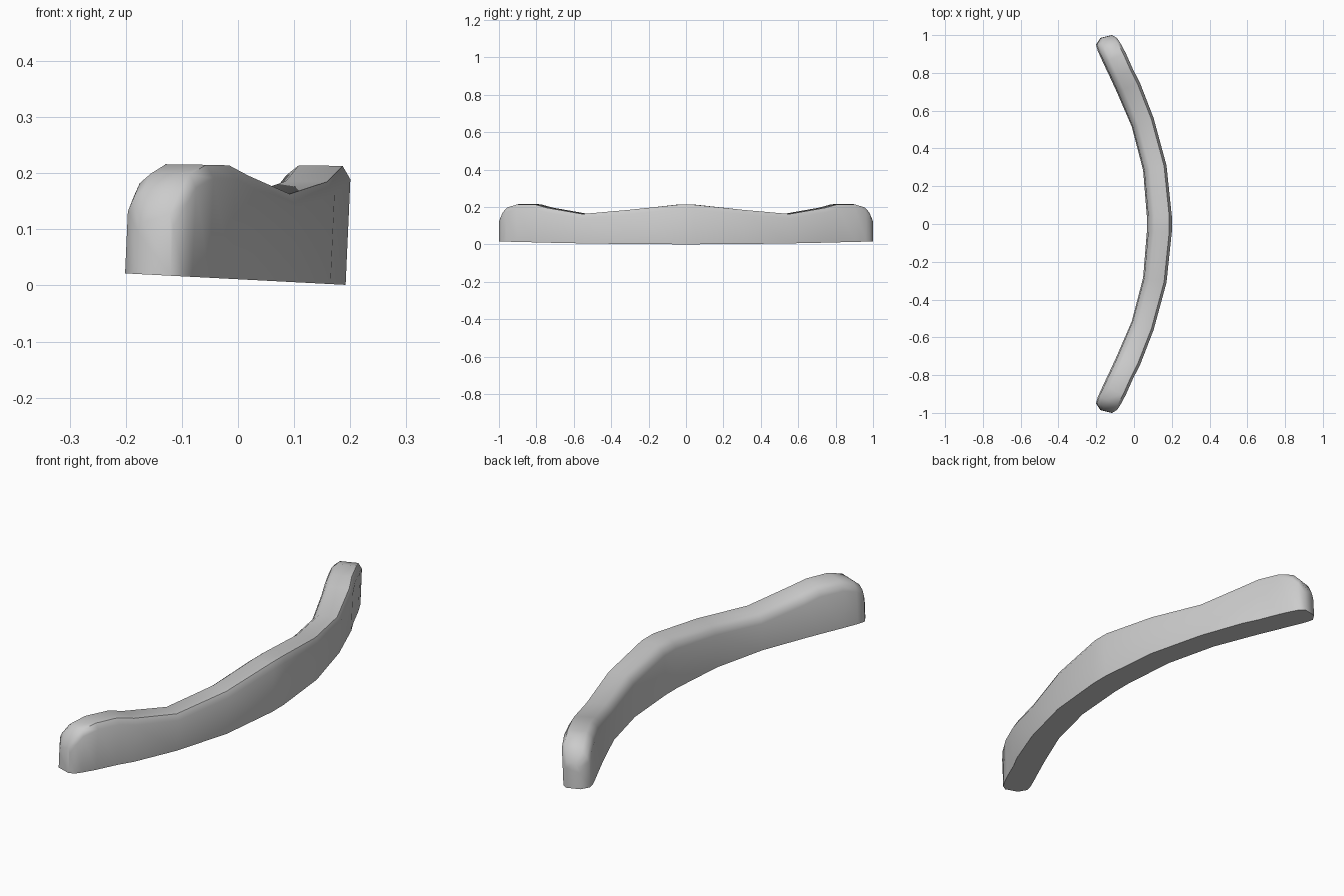
import bpy, bmesh, math
from mathutils import Vector

cube = bpy.data.objects.get("Cube")
if cube:
    bpy.data.objects.remove(cube, do_unlink=True)

grey = bpy.data.materials.new("plain grey")
grey.use_nodes = True
COLOR = (0.6, 0.6, 0.6, 1)
grey.diffuse_color = COLOR
grey.node_tree.nodes["Principled BSDF"].inputs["Base Color"].default_value = COLOR

# Half of the bow: inner x, inner y, outer x, outer y, top height
half = [
    (.07, .04, .194, .04, .215),
    (.05, .285, .167, .31, .187),
    (-.01, .515, .1, .56, .165),
    (-.09, .7, .025, .75, .198),
    (-.12, .765, -.01, .815, .216),
    (-.165, .86, -.05, .905, .217),
    (-.19, .915, -.08, .962, .2),
    (-.2, .95, -.095, .985, .172),
    (-.177, .985, -.118, 1, .13),
]
stations = [(a, -b, c, -d, t) for a, b, c, d, t in reversed(half)] + half

# Cross-section: fraction across, drop below the top (None = underside)
profile = [(0, None), (0, .04), (.08, .018), (.25, .001), (.88, .002), (1, .026), (1, None)]


def section(bm, station):
    ix, iy, ox, oy, top = station
    ring = []
    for f, drop in profile:
        p = Vector((ix, iy, 0)).lerp(Vector((ox, oy, 0)), f)
        p.z = .001 + (.195 - p.x) * .052 if drop is None else top - drop
        p.x += .045 * (p.z - .05)
        ring.append(bm.verts.new(p))
    return ring


# Curved bar lofted through the sections, closed at both tips
bm = bmesh.new()
rings = [section(bm, s) for s in stations]
n = len(profile)
for a, b in zip(rings, rings[1:]):
    for i in range(n):
        j = (i + 1) % n
        bm.faces.new((a[i], a[j], b[j], b[i]))
bm.faces.new(rings[0])
bm.faces.new(rings[-1])
bmesh.ops.recalc_face_normals(bm, faces=bm.faces)
mesh = bpy.data.meshes.new("curved_bar")
bm.to_mesh(mesh)
bm.free()
mesh.materials.append(grey)
bar = bpy.data.objects.new("curved_bar", mesh)
bpy.context.collection.objects.link(bar)

bpy.ops.object.select_all(action='DESELECT')
bar.select_set(True)
bpy.context.view_layer.objects.active = bar
bpy.ops.object.shade_smooth_by_angle(angle=math.radians(55))
